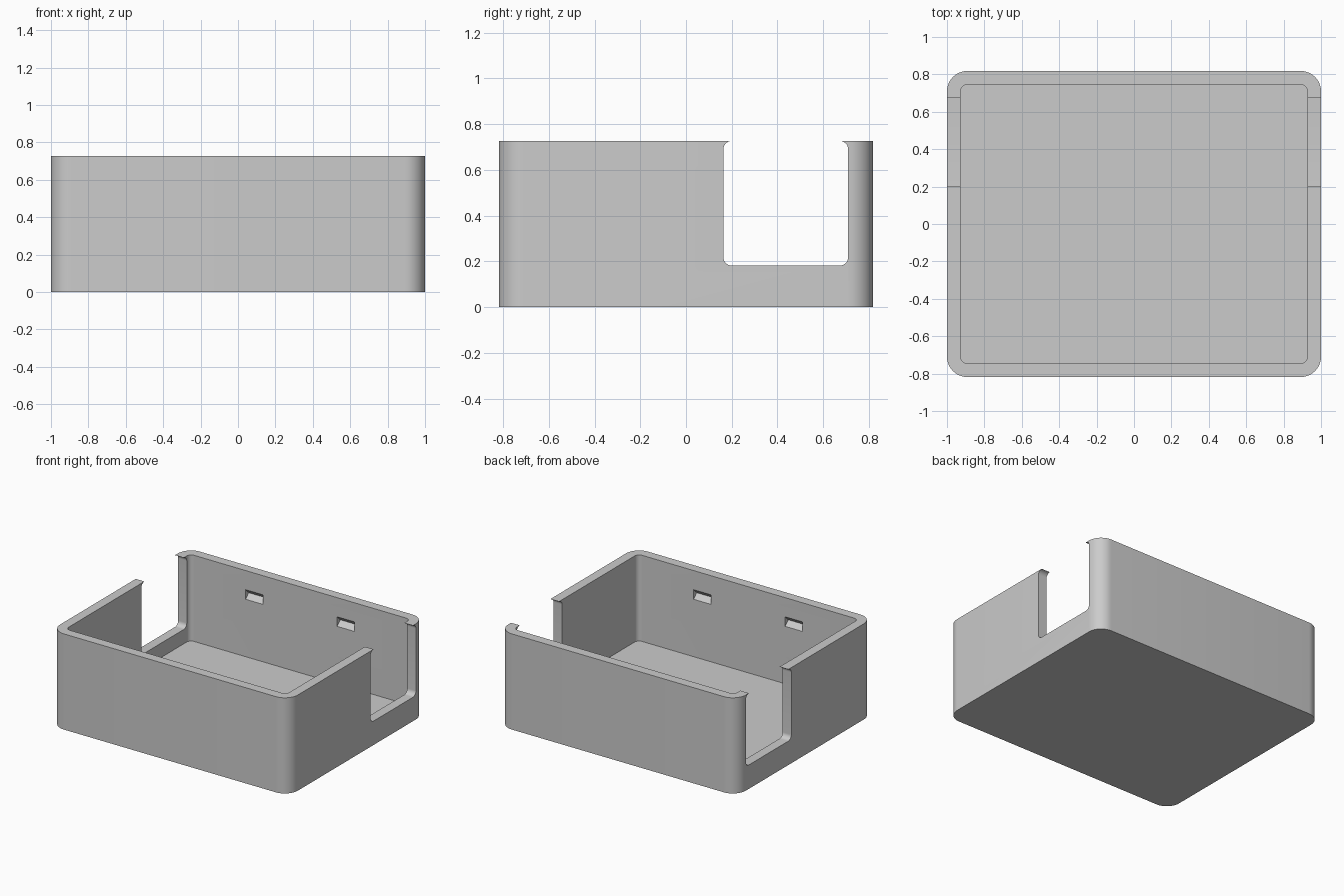
import bpy
import bmesh
import math
from mathutils import Vector

cube = bpy.data.objects.get("Cube")
if cube:
    bpy.data.objects.remove(cube, do_unlink=True)

MM = 2 / 55                      # the case is 55 x 45 x 20 mm
LENGTH, DEPTH, HEIGHT = 55 * MM, 45 * MM, 20 * MM
WALL = 2 * MM

grey = bpy.data.materials.new("plastic_grey")
grey.use_nodes = True
grey.diffuse_color = (0.6, 0.6, 0.6, 1)
grey.node_tree.nodes["Principled BSDF"].inputs["Base Color"].default_value = (0.6, 0.6, 0.6, 1)


def rounded_rect(w, h, r, steps=10):
    """Counter-clockwise outline centred on the origin, starting at the right top corner."""
    points = []
    for corner, (sx, sy) in enumerate([(1, 1), (-1, 1), (-1, -1), (1, -1)]):
        for i in range(steps + 1):
            a = math.pi / 2 * (corner + i / steps)
            points.append((sx * (w / 2 - r) + r * math.cos(a),
                           sy * (h / 2 - r) + r * math.sin(a)))
    return points


def prism(name, outline, place, extrusion):
    """Extrude an outline; place maps each 2D point into space."""
    bm = bmesh.new()
    face = bm.faces.new([bm.verts.new(place(u, v)) for u, v in outline])
    result = bmesh.ops.extrude_face_region(bm, geom=[face])
    moved = [g for g in result["geom"] if isinstance(g, bmesh.types.BMVert)]
    bmesh.ops.translate(bm, verts=moved, vec=Vector(extrusion))
    bmesh.ops.recalc_face_normals(bm, faces=bm.faces)
    mesh = bpy.data.meshes.new(name)
    bm.to_mesh(mesh)
    bm.free()
    mesh.materials.append(grey)
    obj = bpy.data.objects.new(name, mesh)
    bpy.context.collection.objects.link(obj)
    return obj


def cut(target, cutter):
    cutter.hide_render = True
    mod = target.modifiers.new("cut", "BOOLEAN")
    mod.operation = "DIFFERENCE"
    mod.solver = "EXACT"
    mod.object = cutter
    bpy.context.view_layer.objects.active = target
    bpy.ops.object.modifier_apply(modifier=mod.name)
    bpy.data.objects.remove(cutter, do_unlink=True)


# Outer shell with rounded vertical corners
case = prism("open_case", rounded_rect(LENGTH, DEPTH, 3 * MM),
             lambda u, v: (u, v, 0), (0, 0, HEIGHT))

# Inner cavity above the floor
cut(case, prism("cavity_cutter",
                rounded_rect(LENGTH - 2 * WALL, DEPTH - 2 * WALL, MM),
                lambda u, v: (u, v, WALL), (0, 0, HEIGHT)))

# Side openings: rounded on all corners, leaving thin lips at the rim
opening_w, opening_h = 15 * MM, 15 * MM - 0.0006
outline = rounded_rect(opening_w, opening_h, MM)
neck = opening_w / 2 - MM
top = opening_h / 2 + 0.1
outline[11:11] = [(neck, top), (-neck, top)]
cut(case, prism("side_opening_cutter", outline,
                lambda u, v: (-1.2, 12 * MM + u, 5 * MM + opening_h / 2 + v),
                (2.4, 0, 0)))

# V-shaped snap grooves inside the front and back walls
inner_y = DEPTH / 2 - WALL
groove_w = 4 * MM
groove = [(-MM, -2 * MM), (MM, 0), (-MM, 2 * MM)]
for side in (-1, 1):
    for x in (-0.385, 0.385):
        cut(case, prism("groove_cutter", groove,
                        lambda u, v: (x - groove_w / 2, side * (inner_y + u), 15 * MM + v),
                        (groove_w, 0, 0)))

# Smooth corners, crisp edges
bpy.ops.object.select_all(action="DESELECT")
case.select_set(True)
bpy.context.view_layer.objects.active = case
bpy.ops.object.shade_smooth_by_angle(angle=math.radians(30))
